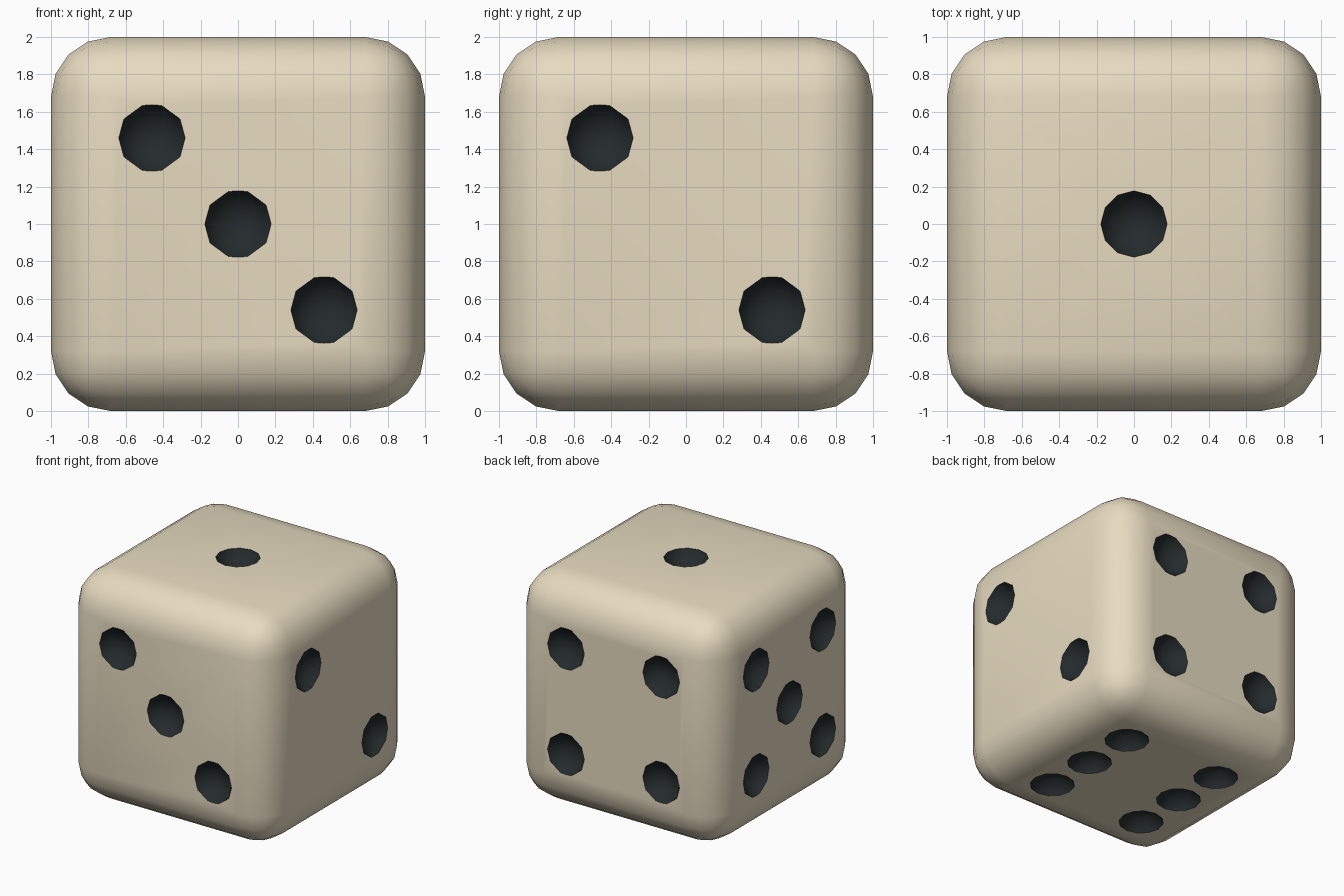
import bpy, bmesh
from math import radians
from mathutils import Matrix, Vector

if "Cube" in bpy.data.objects:
    bpy.data.objects.remove(bpy.data.objects["Cube"])

R, OUT, P = 0.2, 0.084, 0.46   # pip sphere radius, centre offset outside face, pip spacing


def material(name, rgb):
    m = bpy.data.materials.new(name)
    m.diffuse_color = (*rgb, 1)
    m.use_nodes = True
    m.node_tree.nodes["Principled BSDF"].inputs["Base Color"].default_value = m.diffuse_color
    return m


def mesh_object(name, bm, mats):
    me = bpy.data.meshes.new(name)
    bm.to_mesh(me)
    bm.free()
    for m in mats:
        me.materials.append(m)
    ob = bpy.data.objects.new(name, me)
    bpy.context.collection.objects.link(ob)
    return ob


ivory = material("ivory", (0.80, 0.71, 0.53))
black = material("pip_black", (0.018, 0.024, 0.026))

# rounded cube body
bm = bmesh.new()
bmesh.ops.create_cube(bm, size=2, matrix=Matrix.Translation((0, 0, 1)))
bmesh.ops.bevel(bm, geom=bm.edges[:], offset=0.32, segments=4, profile=0.5,
                affect='EDGES')
die = mesh_object("die", bm, [ivory])

# pip layouts per face: (normal, in-plane right, in-plane up, pip positions)
X, Y, Z = Vector((1, 0, 0)), Vector((0, 1, 0)), Vector((0, 0, 1))
diagonal = [(-1, 1), (1, -1)]
corners = diagonal + [(-1, -1), (1, 1)]
faces = [
    (Z, X, Y, [(0, 0)]),
    (X, Y, Z, diagonal),
    (-Y, X, Z, diagonal + [(0, 0)]),
    (Y, X, Z, corners),
    (-X, Y, Z, corners + [(0, 0)]),
    (-Z, X, Y, corners + [(-1, 0), (1, 0)]),
]

# low-poly spheres that scoop out the pips
bm = bmesh.new()
for n, right, up, spots in faces:
    for u, v in spots:
        c = Z + n * (1 + OUT) + right * (u * P) + up * (v * P)
        bmesh.ops.create_uvsphere(bm, u_segments=12, v_segments=6, radius=R,
                                  matrix=Matrix.Translation(c))
cutter = mesh_object("pip_cutter", bm, [black])
cutter.hide_render = True

# cut the pips, keeping the dark colour inside them
mod = die.modifiers.new("pips", 'BOOLEAN')
mod.operation = 'DIFFERENCE'
mod.solver = 'EXACT'
mod.material_mode = 'TRANSFER'
mod.object = cutter
bpy.context.view_layer.objects.active = die
die.select_set(True)
bpy.ops.object.modifier_apply(modifier=mod.name)
bpy.data.objects.remove(cutter)
bpy.ops.object.shade_smooth_by_angle(angle=radians(35))
